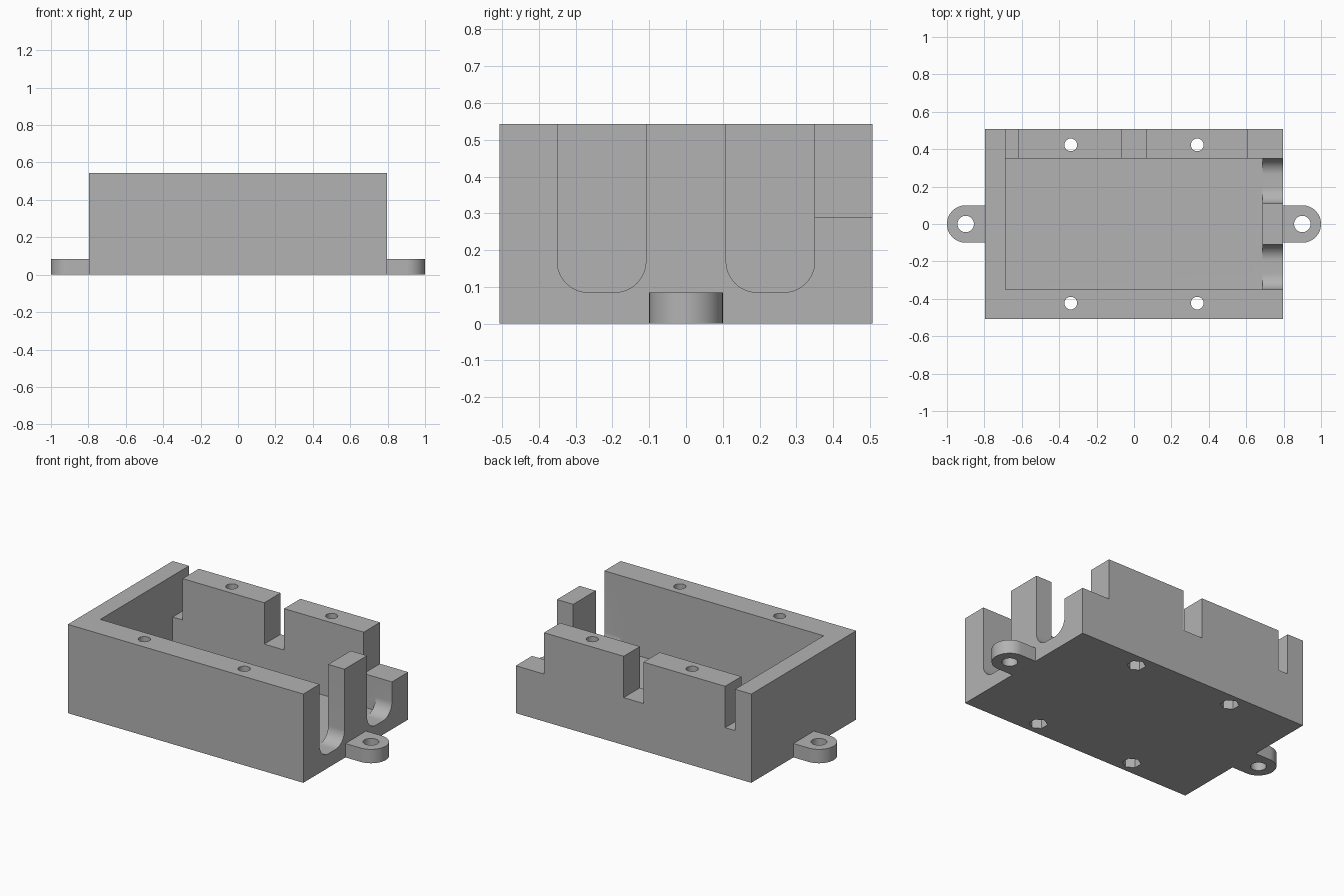
import bpy, bmesh
from math import cos, sin, pi, radians
from mathutils import Matrix, Vector

default = bpy.data.objects.get("Cube")
if default:
    bpy.data.objects.remove(default, do_unlink=True)

grey = bpy.data.materials.new("plain_grey")
grey.use_nodes = True
grey.diffuse_color = (0.45, 0.45, 0.45, 1)
grey.node_tree.nodes["Principled BSDF"].inputs["Base Color"].default_value = (0.45, 0.45, 0.45, 1)

HX, HY, HZ = 0.797, 0.507, 0.543    # half length, half width, height of the case
IX, IY = 0.687, 0.35                # inner half sizes
FLOOR, LEDGE = 0.085, 0.29          # floor height, notch height


def arc(cx, cy, r, start, end, steps):
    """Points along an arc, angles in degrees."""
    angles = [radians(start + (end - start) * i / steps) for i in range(steps + 1)]
    return [(cx + r * cos(a), cy + r * sin(a)) for a in angles]


def prism(name, outline, low, high, along_x=False):
    """Extrude an outline along z, or a y-z outline along x."""
    bm = bmesh.new()
    place = (lambda p: Vector((low, *p))) if along_x else (lambda p: Vector((*p, low)))
    face = bm.faces.new([bm.verts.new(place(p)) for p in outline])
    step = Vector((high - low, 0, 0)) if along_x else Vector((0, 0, high - low))
    grown = bmesh.ops.extrude_face_region(bm, geom=[face])["geom"]
    bmesh.ops.translate(bm, vec=step, verts=[g for g in grown if isinstance(g, bmesh.types.BMVert)])
    bmesh.ops.recalc_face_normals(bm, faces=bm.faces)
    mesh = bpy.data.meshes.new(name)
    bm.to_mesh(mesh)
    bm.free()
    mesh.materials.append(grey)
    obj = bpy.data.objects.new(name, mesh)
    bpy.context.collection.objects.link(obj)
    return obj


def block(name, x0, x1, y0, y1, z0, z1):
    return prism(name, [(x0, y0), (x1, y0), (x1, y1), (x0, y1)], z0, z1)


def post(name, x, y, r, z0, z1, sides=32, turn=0):
    return prism(name, arc(x, y, r, turn, turn + 360, sides)[:-1], z0, z1)


def activate(obj):
    bpy.ops.object.select_all(action='DESELECT')
    obj.select_set(True)
    bpy.context.view_layer.objects.active = obj


def cut(target, cutter):
    """Subtract the cutter and discard it."""
    cutter.hide_render = True
    mod = target.modifiers.new("cut", 'BOOLEAN')
    mod.operation, mod.solver, mod.object = 'DIFFERENCE', 'EXACT', cutter
    activate(target)
    bpy.ops.object.modifier_apply(modifier=mod.name)
    bpy.data.objects.remove(cutter, do_unlink=True)


def finish(obj):
    activate(obj)
    bpy.ops.object.shade_smooth_by_angle(angle=radians(30))


# Open case
case = block("case", -HX, HX, -HY, HY, 0, HZ)
cut(case, block("cavity_cutter", -IX, IX, -IY, IY, FLOOR, 1))

# Round-bottomed slots in the right wall
R = 0.085
for y0, y1 in ((-IY, -0.109), (0.109, IY)):
    outline = arc(y0 + R, FLOOR + R, R, 180, 270, 12) + arc(y1 - R, FLOOR + R, R, 270, 360, 12)
    outline += [(y1, 1), (y0, 1)]
    cut(case, prism("slot_cutter", outline, IX - 0.05, 1, along_x=True))

# Notches in the back wall
for x0, x1 in ((-IX, -0.62), (-0.067, 0.067), (0.606, 1)):
    cut(case, block("notch_cutter", x0, x1, IY - 0.05, 1, LEDGE, 1))

# Screw holes with hexagonal nut pockets underneath
for x in (-0.338, 0.338):
    for y in (-0.423, 0.423):
        cut(case, post("screw_cutter", x, y, 0.034, -0.1, 1))
        cut(case, post("nut_cutter", x, y, 0.053, -0.1, 0.1, sides=6, turn=30))
finish(case)

# Rounded mounting lugs at both ends
for side, name in ((1, "left_lug"), (-1, "right_lug")):
    outline = [(HX, -0.1)] + arc(0.9, 0, 0.1, -90, 90, 32) + [(HX, 0.1)]
    lug = prism(name, [(side * x, y) for x, y in outline], 0, FLOOR)
    cut(lug, post("lug_hole_cutter", side * 0.9, 0, 0.044, -0.1, 1))
    finish(lug)
